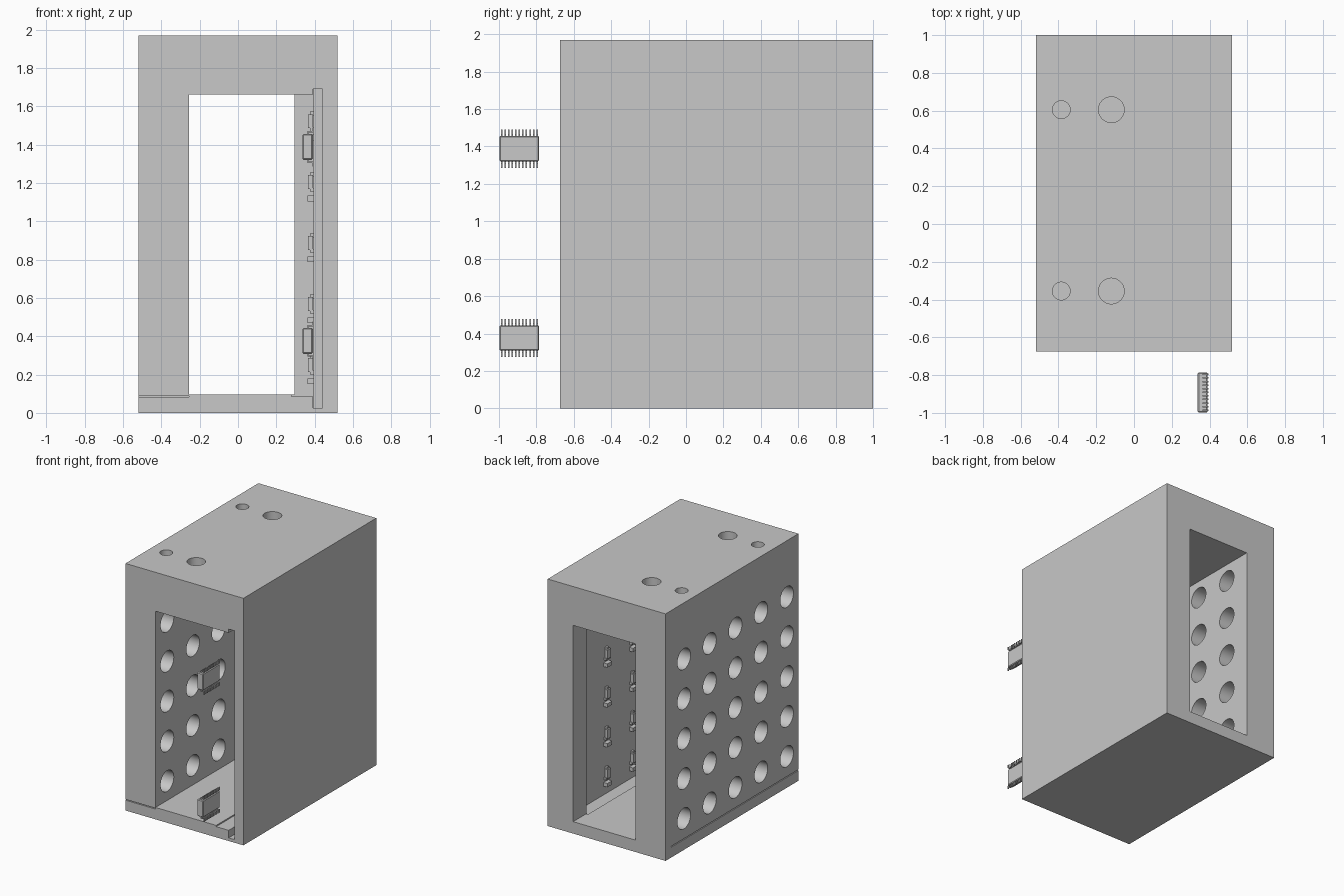
import bpy, bmesh
from mathutils import Matrix, Vector

old = bpy.data.objects.get("Cube")
if old:
    bpy.data.objects.remove(old, do_unlink=True)

grey = bpy.data.materials.new("plain_grey")
grey.use_nodes = True
grey.diffuse_color = (0.58, 0.58, 0.58, 1)
grey.node_tree.nodes["Principled BSDF"].inputs["Base Color"].default_value = (0.58, 0.58, 0.58, 1)


def add_box(bm, x, y, z):
    """Add a box given its (low, high) range on each axis."""
    centre = Vector([sum(r) / 2 for r in (x, y, z)])
    size = [r[1] - r[0] for r in (x, y, z)]
    m = Matrix.Translation(centre) @ Matrix.Diagonal((*size, 1))
    return bmesh.ops.create_cube(bm, size=1, matrix=m)["verts"]


def add_cylinder(bm, centre, radius, length, axis):
    turn = Matrix.Rotation(1.5707963, 4, "Y") if axis == "X" else Matrix()
    bmesh.ops.create_cone(bm, cap_ends=True, segments=48, radius1=radius, radius2=radius,
                          depth=length, matrix=Matrix.Translation(centre) @ turn)


def finish(name, bm):
    mesh = bpy.data.meshes.new(name)
    bm.to_mesh(mesh)
    bm.free()
    ob = bpy.data.objects.new(name, mesh)
    bpy.context.collection.objects.link(ob)
    mesh.materials.append(grey)
    return ob


def box_object(name, x, y, z):
    bm = bmesh.new()
    add_box(bm, x, y, z)
    return finish(name, bm)


def cut(target, cutter):
    mod = target.modifiers.new("cut", "BOOLEAN")
    mod.operation = "DIFFERENCE"
    mod.solver = "EXACT"
    mod.object = cutter
    bpy.context.view_layer.objects.active = target
    bpy.ops.object.modifier_apply(modifier=mod.name)
    bpy.data.objects.remove(cutter, do_unlink=True)


# Grid shared by the side holes and the sensors facing them
columns = [0.12 + 0.324 * i for i in range(-2, 3)]
rows = [0.25 + 0.318 * i for i in range(5)]

# Housing with a tunnel, a component recess, a board slot and a panel seam
FRONT, BACK, LIP = -0.675, 1.0, 0.835
housing = box_object("housing", (-0.52, 0.52), (FRONT, BACK), (0, 1.97))
cut(housing, box_object("tunnel", (-0.255, 0.295), (FRONT - 0.1, BACK + 0.1), (0.095, 1.66)))
cut(housing, box_object("recess", (0.28, 0.395), (FRONT - 0.1, LIP), (0.085, 1.66)))
cut(housing, box_object("slot", (0.39, 0.44), (FRONT - 0.1, LIP), (0.025, 1.69)))
cut(housing, box_object("seam", (-0.6, -0.255), (FRONT - 0.1, 0.93), (0.082, 0.089)))

# Grid of round holes through the side wall
bm = bmesh.new()
for y in columns:
    for z in rows:
        add_cylinder(bm, (-0.4, y, z), 0.083, 0.4, "X")
cut(housing, finish("side_holes", bm))

# Blind mounting holes in the top
bm = bmesh.new()
for y in (-0.355, 0.605):
    add_cylinder(bm, (-0.385, y, 1.97), 0.047, 0.4, "Z")
    add_cylinder(bm, (-0.12, y, 1.97), 0.068, 0.4, "Z")
cut(housing, finish("top_holes", bm))

bpy.ops.object.select_all(action="DESELECT")
housing.select_set(True)
bpy.context.view_layer.objects.active = housing
bpy.ops.object.shade_smooth_by_angle(angle=0.5)

# Circuit board standing in the slot
box_object("circuit_board", (0.395, 0.44), (-0.6, LIP), (0.025, 1.69))

# Sensors and small capacitors on the board
bm = bmesh.new()
for y in columns:
    for z in rows:
        add_box(bm, (0.365, 0.39), (y - 0.022, y + 0.022), (z - 0.036, z + 0.036))
        for side in (-1, 1):
            p = y + side * 0.018
            add_box(bm, (0.375, 0.395), (p - 0.008, p + 0.008), (z - 0.05, z - 0.03))
        add_box(bm, (0.375, 0.395), (y - 0.01, y + 0.01), (z + 0.03, z + 0.05))
        add_box(bm, (0.362, 0.395), (y - 0.03, y + 0.03), (z - 0.1, z - 0.07))
finish("sensors", bm)


# Chips in front of the housing, with bent legs on both long edges
def chip(name, z):
    body = bmesh.new()
    add_box(body, (0.337, 0.39), (-0.998, -0.785), (z - 0.068, z + 0.068))
    bmesh.ops.bevel(body, geom=body.edges[:], offset=0.006, segments=1, affect="EDGES")
    finish(name + "_body", body)
    legs = bmesh.new()
    for i in range(11):
        y = -0.986 + 0.019 * i
        for side in (-1, 1):
            def span(a, b):
                return tuple(sorted((z + side * a, z + side * b)))
            width = (y - 0.004, y + 0.004)
            add_box(legs, (0.362, 0.369), width, span(0.06, 0.082))
            add_box(legs, (0.362, 0.395), width, span(0.076, 0.083))
            add_box(legs, (0.388, 0.395), width, span(0.076, 0.102))
    finish(name + "_legs", legs)


chip("upper_chip", 1.388)
chip("lower_chip", 0.376)
